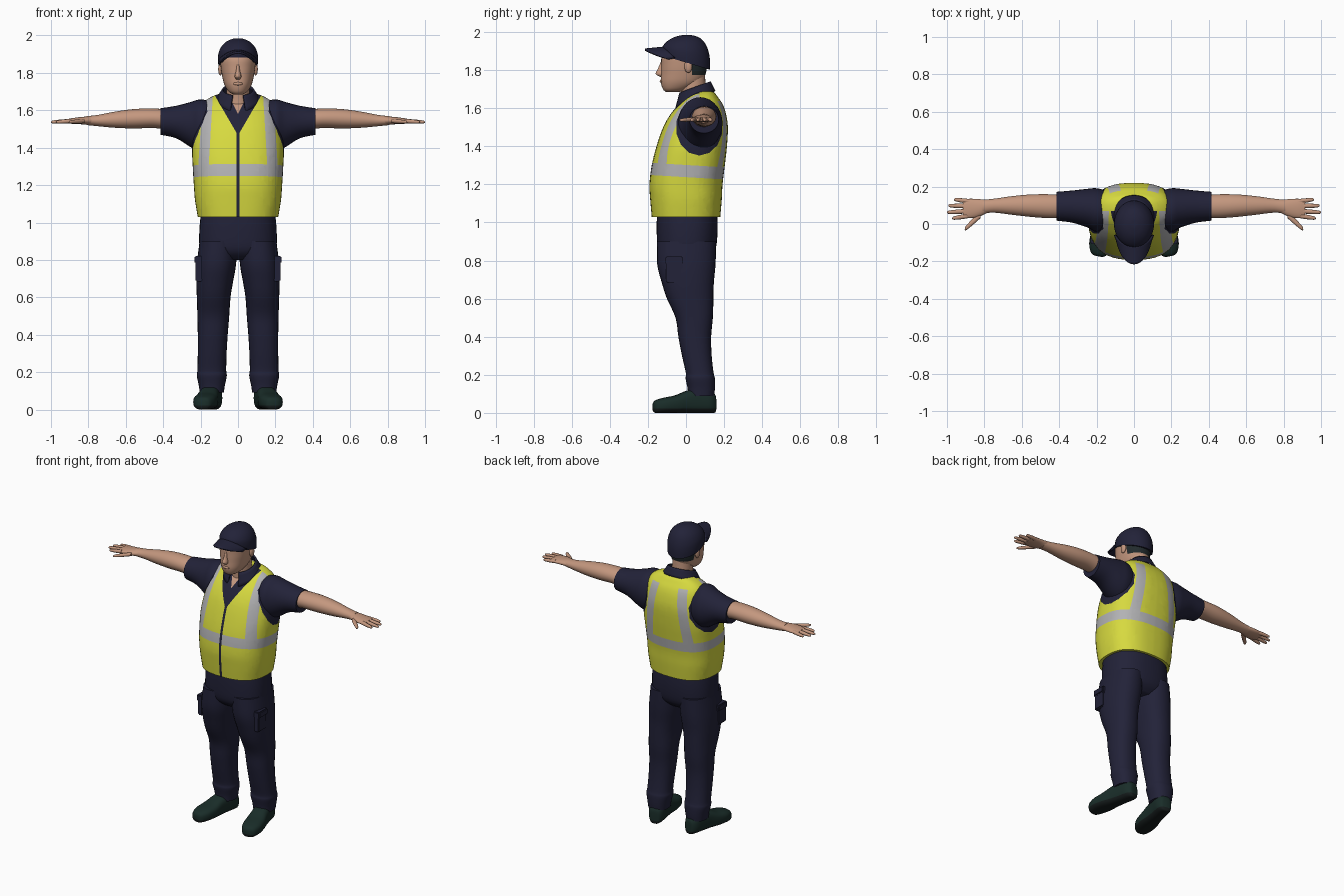
import bpy, bmesh, math
from mathutils import Vector

if "Cube" in bpy.data.objects:
    bpy.data.objects.remove(bpy.data.objects["Cube"])


def material(name, *rgb):
    m = bpy.data.materials.new(name)
    m.use_nodes = True
    m.diffuse_color = (*rgb, 1)
    m.node_tree.nodes["Principled BSDF"].inputs["Base Color"].default_value = (*rgb, 1)
    return m


yellow = material("safety_yellow", .68, .70, .05)
silver = material("reflective_grey", .45, .45, .46)
navy = material("navy_cloth", .016, .016, .04)
skin = material("skin", .55, .31, .21)
hair = material("dark_hair", .016, .024, .026)
leather = material("dark_green_leather", .010, .026, .022)
rubber = material("sole_black", .008, .012, .012)
parts = []


def finish(name, bm, mats):
    bmesh.ops.recalc_face_normals(bm, faces=bm.faces)
    mesh = bpy.data.meshes.new(name)
    bm.to_mesh(mesh)
    bm.free()
    for m in mats:
        mesh.materials.append(m)
    ob = bpy.data.objects.new(name, mesh)
    bpy.context.collection.objects.link(ob)
    parts.append(ob)
    return ob


def spline(rows, steps):
    """Smooth the section list by Catmull-Rom interpolation."""
    out = []
    for i in range(len(rows) - 1):
        a, b, c, d = (rows[max(0, min(len(rows) - 1, i + k))] for k in (-1, 0, 1, 2))
        for s in range(steps):
            t = s / steps
            out.append([q + t / 2 * (r - p + t * (2 * p - 5 * q + 4 * r - w + t * (3 * (q - r) + w - p)))
                        for p, q, r, w in zip(a, b, c, d)])
    return out + [list(rows[-1])]


def loft_mesh(axis, rows, side=1, n=28, power=2.0, steps=4):
    """Rows are (position, centre a, centre b, radius a, radius b) along an axis."""
    bm = bmesh.new()
    rings = []
    for t, a, b, ra, rb in spline(rows, steps):
        ring = []
        for k in range(n):
            c, s = math.cos(math.tau * k / n), math.sin(math.tau * k / n)
            p = a + ra * math.copysign(abs(c) ** (2 / power), c)
            q = b + rb * math.copysign(abs(s) ** (2 / power), s)
            x, y, z = {"x": (t, p, q), "y": (p, t, q), "z": (p, q, t)}[axis]
            ring.append(bm.verts.new((x * side, y, z)))
        rings.append(ring)
    for lo, hi in zip(rings, rings[1:]):
        for k in range(n):
            bm.faces.new((lo[k], lo[k - 1], hi[k - 1], hi[k]))
    bm.faces.new(rings[0])
    bm.faces.new(rings[-1])
    return bm


def loft(name, mat, axis, rows, **options):
    return finish(name, loft_mesh(axis, rows, **options), [mat])


def cut(bm, point, normal):
    bmesh.ops.bisect_plane(bm, geom=bm.verts[:] + bm.edges[:] + bm.faces[:],
                           plane_co=point, plane_no=normal)


def paint(bm, rule):
    for f in bm.faces:
        f.material_index = rule(f.calc_center_median())


def ball(name, mat, centre, radii):
    bm = bmesh.new()
    bmesh.ops.create_uvsphere(bm, u_segments=16, v_segments=10, radius=1)
    bmesh.ops.scale(bm, vec=radii, verts=bm.verts)
    bmesh.ops.translate(bm, vec=centre, verts=bm.verts)
    finish(name, bm, [mat])


def box(name, mat, centre, size):
    bm = bmesh.new()
    bmesh.ops.create_cube(bm, size=1)
    bmesh.ops.scale(bm, vec=size, verts=bm.verts)
    bmesh.ops.bevel(bm, geom=bm.edges[:], offset=.006, segments=2, affect="EDGES")
    bmesh.ops.translate(bm, vec=centre, verts=bm.verts)
    finish(name, bm, [mat])


def sheet(name, mat, nu, nv, shape, thickness):
    """Grid surface from shape(u, v), u in -1..1 and v in 0..1, given thickness."""
    bm = bmesh.new()
    g = [[bm.verts.new(shape(2 * i / nu - 1, j / nv)) for j in range(nv + 1)] for i in range(nu + 1)]
    for i in range(nu):
        for j in range(nv):
            bm.faces.new((g[i][j], g[i + 1][j], g[i + 1][j + 1], g[i][j + 1]))
    ob = finish(name, bm, [mat])
    mod = ob.modifiers.new("thickness", "SOLIDIFY")
    mod.thickness, mod.offset = thickness, 0


# Vest: cut along every colour border, then coloured by region
vest = loft_mesh("z", [
    (1.03, 0, 0, .215, .18), (1.12, 0, 0, .23, .188), (1.2, 0, 0, .236, .192),
    (1.3, 0, .012, .242, .192), (1.4, 0, .03, .245, .185), (1.5, 0, .05, .232, .17),
    (1.57, 0, .065, .215, .145), (1.62, 0, .078, .198, .115), (1.655, 0, .085, .17, .085),
    (1.685, 0, .095, .11, .05), (1.69, 0, .095, .05, .02)], n=48, power=2.5)
# Border lines |x| = a + b * z
FRONT_IN, FRONT_OUT = (.235, -.06), (.30, -.067)
BACK_IN, BACK_OUT = (.27, -.122), (.33, -.122)
NECKLINE, SKIN_V, ZIP = (-.85, .58), (-.79, .5), (.008, 0)
for a, b in (FRONT_IN, FRONT_OUT, BACK_IN, BACK_OUT, NECKLINE, SKIN_V, ZIP):
    for s in (1, -1):
        cut(vest, (s * a, 0, 0), (s, 0, -b))
BAND_LOW, BAND_HIGH, BAND_TILT = 1.238, 1.302, .06
for z in (BAND_LOW, BAND_HIGH):
    cut(vest, (0, 0, z), (0, BAND_TILT, 1))
cut(vest, (0, .07, 0), (0, 1, 0))
# Armhole as a polygon of planes
armhole = []
for k in range(14):
    c, s = math.cos(math.tau * k / 14), math.sin(math.tau * k / 14)
    point, normal = Vector((0, .07 + .12 * c, 1.5 + .145 * s)), Vector((0, c / .12, s / .145))
    armhole.append((point, normal))
    cut(vest, point, normal)


def vest_colour(p):
    def beyond(line):
        return abs(p.x) > line[0] + line[1] * p.z
    if abs(p.x) > .1 and all((p - o).dot(n) < 0 for o, n in armhole):
        return 2
    front = p.y < .07
    if front and not beyond(SKIN_V):
        return 3
    if front and not (beyond(NECKLINE) and beyond(ZIP)):
        return 2
    level = p.z + BAND_TILT * p.y
    if BAND_LOW < level < BAND_HIGH:
        return 1
    if level > BAND_HIGH:
        inner, outer = (FRONT_IN, FRONT_OUT) if front else (BACK_IN, BACK_OUT)
        if beyond(inner) and not beyond(outer) and (front or p.z < 1.64):
            return 1
    return 0


paint(vest, vest_colour)
finish("vest", vest, [yellow, silver, navy, skin])

# Neck, shirt collar
loft("neck", skin, "z", [(1.56, 0, .04, .075, .07), (1.66, 0, .04, .063, .065), (1.78, 0, .03, .062, .07)])


def collar_shape(u, v):
    angle = u * (math.pi - .35)
    x, y = (.118 - .038 * v) * math.sin(angle), .045 + (.105 - .025 * v) * math.cos(angle)
    return x, y, 1.605 + .06 * v + .38 * (y + .07) - .02 * (1 - v) * u ** 8


sheet("shirt_collar", navy, 40, 4, collar_shape, .01)

# Head with hair painted round the back
head = loft_mesh("z", [
    (1.685, 0, -.07, .025, .035), (1.70, 0, -.055, .05, .066), (1.735, 0, -.028, .072, .104),
    (1.78, 0, -.014, .084, .117), (1.83, 0, -.01, .092, .12), (1.88, 0, -.008, .093, .118),
    (1.93, 0, 0, .07, .09)], n=36, power=2.2)
cut(head, (0, .032, 0), (0, 1, 0))
cut(head, (0, 0, 1.775), (0, 0, 1))
paint(head, lambda p: int(p.y > .032 and p.z > 1.775))
finish("head", head, [skin, hair])
loft("nose", skin, "z", [(1.765, 0, -.125, .01, .01), (1.78, 0, -.132, .018, .028),
                         (1.81, 0, -.127, .011, .02), (1.845, 0, -.12, .008, .012)], n=14)
ball("lips", skin, (0, -.128, 1.742), (.026, .01, .009))

# Cap with arched visor
cap = loft_mesh("z", [
    (1.84, 0, 0, .105, .125), (1.875, 0, 0, .107, .126), (1.91, 0, 0, .103, .12),
    (1.945, 0, .003, .086, .1), (1.97, 0, .005, .058, .07), (1.983, 0, .005, .025, .03),
    (1.985, 0, .005, .004, .004)], n=36)
for v in cap.verts:
    v.co.z -= .3 * v.co.y * max(0, (1.985 - v.co.z) / .145)
finish("cap", cap, [navy])
sheet("cap_visor", navy, 20, 8, lambda u, v: (
    .102 * u * (1 - .12 * v), -.115 * math.sqrt(1 - .75 * u * u) - .1 * v * math.sqrt(1 - .9 * u * u),
    1.918 - .052 * u * u - .01 * v), .012)

# Trouser seat
loft("trouser_seat", navy, "z", [(.80, 0, .005, .14, .1), (.85, 0, .004, .2, .148), (.95, 0, .006, .207, .16),
                                 (1.05, 0, .006, .198, .158)], n=36, power=2.4)

# Paired parts
for side, label in ((1, "left"), (-1, "right")):
    ball(label + "_ear", skin, (side * .094, .012, 1.82), (.012, .021, .034))
    loft(label + "_sleeve", navy, "x", [
        (.13, .075, 1.52, .1, .125), (.2, .075, 1.52, .116, .138), (.25, .085, 1.523, .103, .122),
        (.33, .093, 1.537, .086, .087), (.415, .095, 1.54, .077, .071)], side=side)
    loft(label + "_arm", skin, "x", [
        (.36, .095, 1.55, .062, .055), (.45, .095, 1.557, .064, .052), (.55, .098, 1.555, .06, .052),
        (.65, .099, 1.55, .05, .044), (.75, .098, 1.545, .037, .03), (.81, .092, 1.545, .037, .024)], side=side)
    loft(label + "_palm", skin, "x", [
        (.78, .095, 1.545, .034, .023), (.83, .086, 1.545, .047, .02), (.88, .083, 1.543, .052, .016),
        (.915, .083, 1.542, .045, .01)], side=side)
    fingers = [("index", .89, .043, .972, .03), ("middle", .89, .069, 1, .062),
               ("ring", .89, .096, .993, .098), ("little", .88, .121, .962, .131),
               ("thumb", .82, .05, .905, -.028)]
    for name, x0, y0, x1, y1 in fingers:
        r = .018 if name == "thumb" else .0125
        rows = [(x0 + (x1 - x0) * t, y0 + (y1 - y0) * t, 1.543 - .006 * t, r * w, .0115 * w)
                for t, w in ((0, 1), (.5, .95), (.85, .75), (.97, .5), (1, .1))]
        loft(f"{label}_{name}_finger", skin, "x", rows, side=side, n=12, steps=2)

    loft(label + "_trouser_leg", navy, "z", [
        (.09, .14, .08, .064, .068), (.13, .14, .08, .07, .072), (.18, .14, .075, .08, .077),
        (.21, .14, .072, .077, .073), (.3, .138, .057, .077, .078), (.4, .135, .046, .08, .086),
        (.5, .132, .043, .085, .098), (.6, .13, .022, .09, .122), (.68, .125, .01, .098, .136),
        (.78, .115, .002, .105, .153), (.9, .105, .004, .1, .155)], side=side, power=2.3)
    box(label + "_cargo_pocket", navy, (side * .208, -.062, .745), (.036, .085, .12))
    box(label + "_pocket_flap", navy, (side * .211, -.062, .8), (.044, .092, .042))

    # Shoe: lofted heel to toe, sole painted below a cut, toes turned out
    shoe = loft_mesh("y", [
        (-.178, 0, .03, .02, .02), (-.165, 0, .033, .042, .033), (-.12, 0, .04, .06, .04),
        (-.06, 0, .046, .062, .046), (0, 0, .058, .055, .058), (.06, 0, .065, .052, .065),
        (.12, 0, .062, .05, .062), (.15, 0, .05, .035, .05), (.157, 0, .045, .02, .035)], power=2.8)
    cut(shoe, (0, 0, .022), (0, 0, 1))
    paint(shoe, lambda p: int(p.z < .022))
    turn = -side * .2
    for v in shoe.verts:
        x, y = v.co.x, v.co.y - .1
        v.co.x = side * .137 + x * math.cos(turn) + y * math.sin(turn)
        v.co.y = .1 - x * math.sin(turn) + y * math.cos(turn)
    finish(label + "_shoe", shoe, [leather, rubber])

# Smooth shading with sharp creases kept
bpy.ops.object.select_all(action="DESELECT")
for ob in parts:
    ob.select_set(True)
bpy.context.view_layer.objects.active = parts[0]
bpy.ops.object.shade_smooth_by_angle(angle=math.radians(45))
